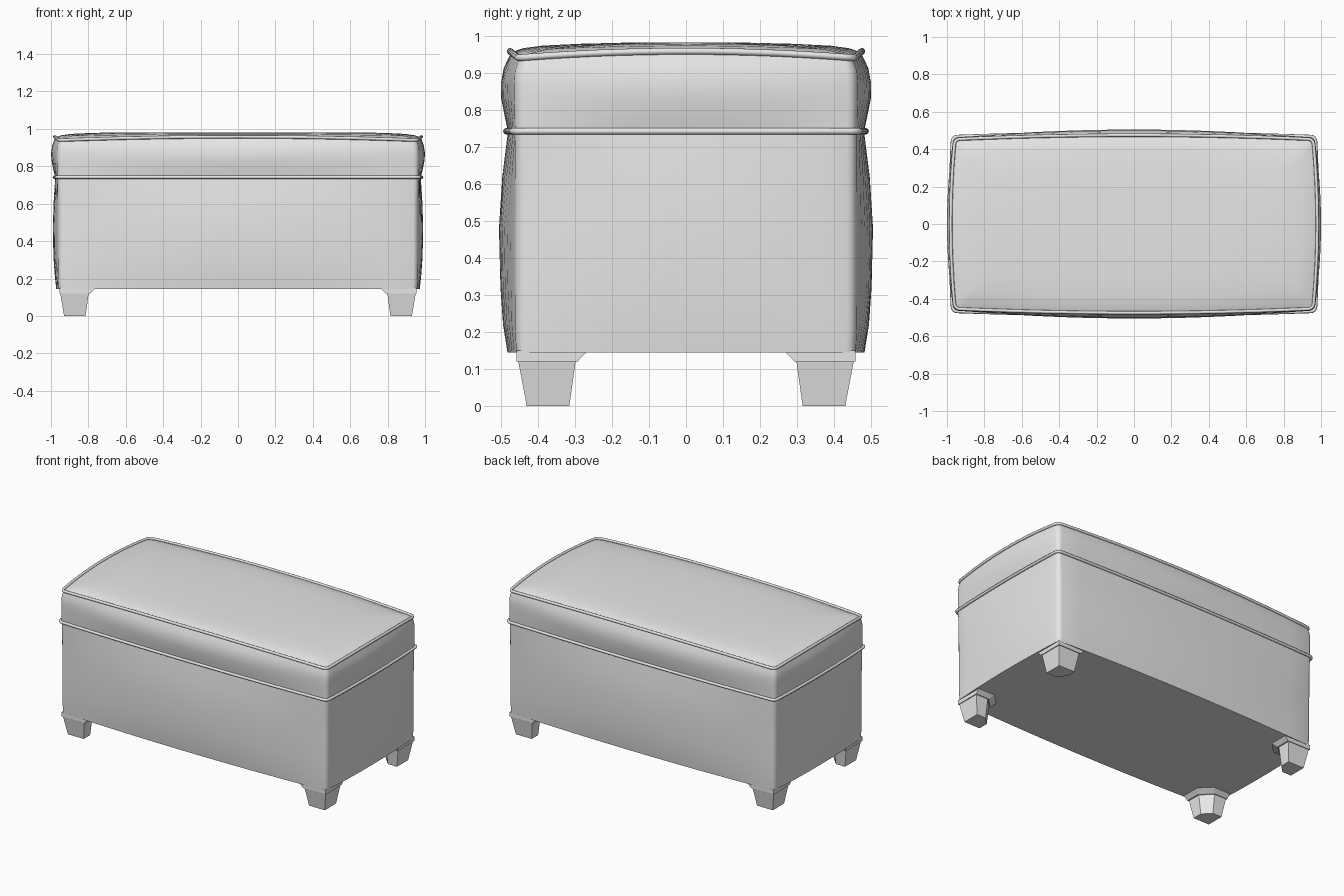
import bpy, bmesh, math
from mathutils import Vector

default_cube = bpy.data.objects.get("Cube")
if default_cube:
    bpy.data.objects.remove(default_cube, do_unlink=True)

GREY = (0.8, 0.8, 0.8, 1.0)
fabric = bpy.data.materials.new("grey upholstery")
fabric.use_nodes = True
fabric.diffuse_color = GREY
fabric.node_tree.nodes["Principled BSDF"].inputs["Base Color"].default_value = GREY


def outline(z, hx, hy, bulge_x, bulge_y, lift=0.0, radius=0.025, side_steps=14, arc_steps=4):
    """Rounded rectangle whose sides bow outwards and may rise in the middle."""
    corners = [(1, -1), (1, 1), (-1, 1), (-1, -1)]
    arcs = []
    for i, (sx, sy) in enumerate(corners):
        centre = Vector((sx * (hx - radius), sy * (hy - radius)))
        arc = []
        for k in range(arc_steps + 1):
            a = math.pi / 2 * (i - 1 + k / arc_steps)
            arc.append(centre + radius * Vector((math.cos(a), math.sin(a))))
        arcs.append(arc)
    flat = []
    for i, arc in enumerate(arcs):
        flat += arc
        start, end = arc[-1], arcs[(i + 1) % 4][0]
        flat += [start.lerp(end, k / side_steps) for k in range(1, side_steps)]
    points = []
    for p in flat:
        u, v = p.x / hx, p.y / hy
        mid = 1 - min(abs(u), abs(v)) ** 2
        points.append(Vector((p.x + bulge_x * u * (1 - v * v),
                              p.y + bulge_y * v * (1 - u * u),
                              z + lift * mid)))
    return points


def add_mesh(name, bm, angle):
    bmesh.ops.recalc_face_normals(bm, faces=bm.faces)
    mesh = bpy.data.meshes.new(name)
    bm.to_mesh(mesh)
    bm.free()
    mesh.materials.append(fabric)
    obj = bpy.data.objects.new(name, mesh)
    bpy.context.collection.objects.link(obj)
    bpy.ops.object.select_all(action="DESELECT")
    obj.select_set(True)
    bpy.context.view_layer.objects.active = obj
    bpy.ops.object.shade_smooth_by_angle(angle=math.radians(angle))
    return obj


def loft(name, rings, angle=40):
    """Skin a stack of equal-length rings and cap both ends."""
    bm = bmesh.new()
    loops = [[bm.verts.new(p) for p in ring] for ring in rings]
    for low, high in zip(loops, loops[1:]):
        n = len(low)
        for i in range(n):
            j = (i + 1) % n
            bm.faces.new((low[i], low[j], high[j], high[i]))
    bm.faces.new(loops[0][::-1])
    bm.faces.new(loops[-1])
    return add_mesh(name, bm, angle)


def piping(name, path, thickness):
    curve = bpy.data.curves.new(name, "CURVE")
    curve.dimensions = "3D"
    curve.bevel_depth = thickness
    curve.bevel_resolution = 2
    spline = curve.splines.new("POLY")
    spline.points.add(len(path) - 1)
    for point, co in zip(spline.points, path):
        point.co = (*co, 1)
    spline.use_cyclic_u = True
    curve.materials.append(fabric)
    obj = bpy.data.objects.new(name, curve)
    bpy.context.collection.objects.link(obj)


# Upholstered box with softly bowed sides
body_profile = [
    (0.145, 0.957, 0.457, 0.015, 0.025),
    (0.22, 0.96, 0.46, 0.02, 0.034),
    (0.32, 0.96, 0.46, 0.027, 0.041),
    (0.48, 0.96, 0.46, 0.03, 0.045),
    (0.62, 0.961, 0.46, 0.024, 0.036),
    (0.74, 0.965, 0.461, 0.012, 0.02),
]
loft("body", [outline(*row) for row in body_profile])

# Padded lid: bowed band, then a low crown
lid_sides = [
    (0.742, 0.965, 0.461, 0.012, 0.02),
    (0.78, 0.965, 0.461, 0.022, 0.028),
    (0.83, 0.965, 0.462, 0.032, 0.037),
    (0.87, 0.965, 0.462, 0.035, 0.038),
    (0.905, 0.963, 0.46, 0.03, 0.032, 0.008),
    (0.937, 0.955, 0.45, 0.022, 0.022, 0.018),
]
lid = [outline(*row) for row in lid_sides]
for inset, z, lift in [(0.03, 0.951, 0.015), (0.08, 0.964, 0.009),
                       (0.18, 0.973, 0.005), (0.3, 0.979, 0.002), (0.4, 0.982, 0)]:
    lid.append(outline(z, 0.955 - inset, 0.45 - inset, 0.02, 0.02, lift))
loft("lid_cushion", lid)

# Corded seams
piping("lower_piping", outline(0.742, 0.97, 0.467, 0.012, 0.018), 0.009)
piping("upper_piping", outline(0.94, 0.958, 0.453, 0.022, 0.022, 0.018), 0.009)


def corner_ring(sx, sy, z, x_out, x_in, y_out, y_in, cut):
    """Square section with its inward corner cut off."""
    section = [(x_out, y_out), (x_in, y_out), (x_in, y_in + cut),
               (x_in + cut, y_in), (x_out, y_in)]
    return [Vector((sx * x, sy * y, z)) for x, y in section]


# Corner flaps and tapered feet
for sx, side in ((1, "left"), (-1, "right")):
    for sy, end in ((-1, "front"), (1, "back")):
        loft(f"{end}_{side}_corner_flap", [
            corner_ring(sx, sy, 0.12, 0.955, 0.79, 0.458, 0.293, 0.07),
            corner_ring(sx, sy, 0.15, 0.955, 0.76, 0.458, 0.265, 0.07)], 25)
        loft(f"{end}_{side}_foot", [
            corner_ring(sx, sy, 0.0, 0.93, 0.815, 0.43, 0.315, 0.05),
            corner_ring(sx, sy, 0.122, 0.95, 0.798, 0.453, 0.298, 0.065)], 25)
